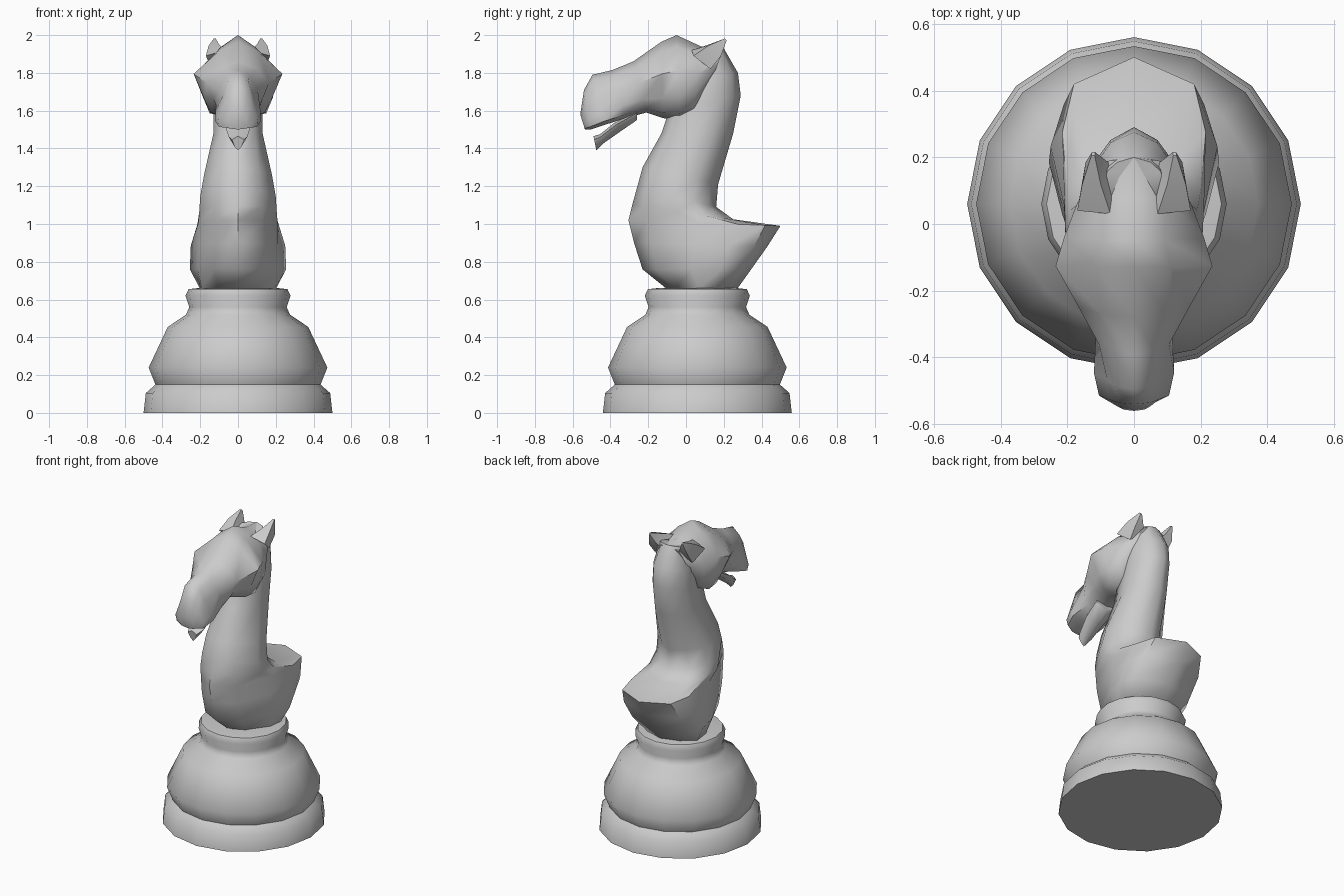
import bpy, bmesh, math
from mathutils import Vector


def finish(name, bm, angle):
    bmesh.ops.remove_doubles(bm, verts=bm.verts, dist=1e-5)
    bmesh.ops.recalc_face_normals(bm, faces=bm.faces)
    me = bpy.data.meshes.new(name)
    bm.to_mesh(me)
    bm.free()
    ob = bpy.data.objects.new(name, me)
    bpy.context.collection.objects.link(ob)
    bpy.ops.object.select_all(action='DESELECT')
    ob.select_set(True)
    bpy.context.view_layer.objects.active = ob
    bpy.ops.object.shade_smooth_by_angle(angle=math.radians(angle))
    return ob


def skin(bm, rings):
    rows = [[bm.verts.new(p) for p in r] for r in rings]
    n = len(rows[0])
    for a, b in zip(rows, rows[1:]):
        for i in range(n):
            j = (i + 1) % n
            bm.faces.new((a[i], a[j], b[j], b[i]))
    bm.faces.new(rows[0])
    bm.faces.new(rows[-1])


def symmetric_loft(name, sections, ts, angle=60):
    """Each section: start (y, z), end (y, z), half widths at fractions ts."""
    rings = []
    for (y0, z0), (y1, z1), widths in sections:
        a, b = Vector((0, y0, z0)), Vector((0, y1, z1))
        side = [a.lerp(b, t) + Vector((w, 0, 0)) for t, w in zip(ts, widths)]
        other = [Vector((-p.x, p.y, p.z)) for p in reversed(side)]
        rings.append([a] + side + [b] + other)
    bm = bmesh.new()
    skin(bm, rings)
    return finish(name, bm, angle)


# Turned 16-sided pedestal
profile = [(.5, 0), (.488, .105), (.437, .15), (.473, .24), (.372, .455),
           (.275, .52), (.258, .56), (.278, .62), (.262, .655), (.2, .662)]
bm = bmesh.new()
skin(bm, [[(r * math.cos(i * math.pi / 8), .06 + r * math.sin(i * math.pi / 8), z)
           for i in range(16)] for r, z in profile])
finish("pedestal", bm, 50)

# Chest, flared rump and arched neck, sections run front to back
symmetric_loft("neck_and_body", [
    ((-.10, .655), (.27, .655), (.10, .19, .20, .12)),
    ((-.23, .76), (.345, .76), (.13, .215, .255, .20)),
    ((-.275, .90), (.43, .88), (.135, .21, .25, .21)),
    ((-.305, 1.02), (.50, .99), (.13, .21, .215, .18)),
    ((-.285, 1.10), (.25, 1.025), (.125, .205, .20, .14)),
    ((-.26, 1.19), (.16, 1.09), (.12, .20, .19, .11)),
    ((-.23, 1.30), (.17, 1.21), (.11, .18, .17, .09)),
    ((-.13, 1.48), (.25, 1.48), (.09, .13, .13, .08)),
    ((-.09, 1.60), (.29, 1.68), (.09, .13, .12, .07)),
    ((-.04, 1.75), (.275, 1.80), (.09, .12, .11, .07)),
    ((.05, 1.90), (.20, 1.93), (.07, .09, .08, .05)),
], (.12, .45, .72, .90))

# Head, sections run from brow down to jaw
symmetric_loft("head", [
    ((.20, 1.93), (.12, 1.72), (.08, .11, .10, .06)),
    ((.08, 1.94), (.04, 1.59), (.10, .17, .165, .13)),
    ((-.05, 2.0), (-.03, 1.555), (.09, .21, .185, .15)),
    ((-.13, 1.965), (-.12, 1.56), (.11, .235, .18, .14)),
    ((-.28, 1.86), (-.21, 1.59), (.10, .165, .13, .09)),
    ((-.39, 1.815), (-.32, 1.56), (.06, .105, .115, .10)),
    ((-.495, 1.79), (-.43, 1.525), (.055, .08, .12, .12)),
    ((-.54, 1.71), (-.505, 1.50), (.05, .075, .105, .10)),
    ((-.56, 1.58), (-.535, 1.50), (.03, .045, .05, .04)),
], (.14, .42, .74, .93))

# Open lower jaw
symmetric_loft("lower_jaw", [
    ((-.26, 1.60), (-.26, 1.55), (.08, .07)),
    ((-.38, 1.535), (-.34, 1.495), (.07, .05)),
    ((-.455, 1.475), (-.44, 1.425), (.05, .035)),
    ((-.49, 1.465), (-.475, 1.39), (.032, .018)),
], (.25, .75))

# Swept-back ears
for s, side in ((-1, "left"), (1, "right")):
    bm = bmesh.new()
    base = [(.07, .03, 1.92), (.17, .04, 1.89), (.14, .13, 1.82), (.06, .17, 1.88)]
    middle = [(.10, .12, 1.95), (.155, .12, 1.945), (.145, .185, 1.89), (.09, .195, 1.92)]
    tip = [(.118, .205, 1.982), (.128, .205, 1.982), (.126, .215, 1.972), (.116, .215, 1.972)]
    skin(bm, [[(s * x, y, z) for x, y, z in r] for r in (base, middle, tip)])
    finish("ear_" + side, bm, 50)
